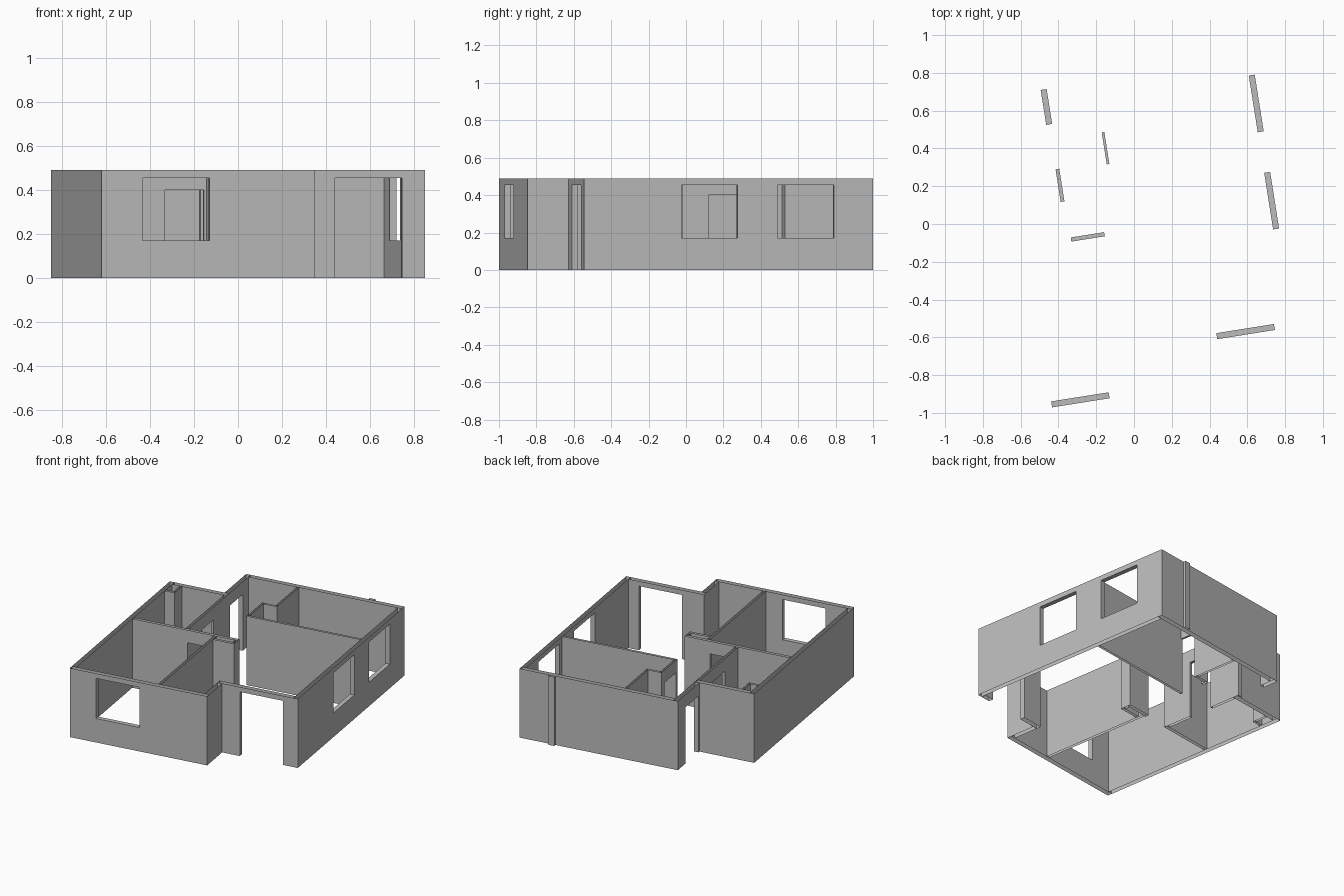
import bpy, bmesh, math

cube = bpy.data.objects.get("Cube")
if cube:
    bpy.data.objects.remove(cube, do_unlink=True)

HEIGHT = 0.49
TURN = math.radians(9)      # the whole plan is turned on the ground
THICK = 0.032               # outer wall thickness
WINDOW = (0.17, 0.455)
ENTRY = (0.0, 0.455)
DOOR = (0.0, 0.40)

plaster = bpy.data.materials.new("grey plaster")
plaster.use_nodes = True
GREY = (0.5, 0.5, 0.5, 1)
plaster.diffuse_color = GREY
plaster.node_tree.nodes["Principled BSDF"].inputs["Base Color"].default_value = GREY


def wall(name, u0, u1, v0, v1, *openings):
    """Hollow wall, open at top and bottom; openings are (start, end, (low, high)) along it."""
    along_u = u1 - u0 > v1 - v0
    start, end = (u0, u1) if along_u else (v0, v1)
    cuts = sorted({start, end, *(p for o in openings for p in o[:2])})
    levels = sorted({0.0, HEIGHT, *(z for o in openings for z in o[2])})
    bm = bmesh.new()

    def is_open(s, z):
        return any(a < s < b and lo < z < hi for a, b, (lo, hi) in openings)

    # One sheet with the openings left out
    for a, b in zip(cuts, cuts[1:]):
        for lo, hi in zip(levels, levels[1:]):
            if not is_open((a + b) / 2, (lo + hi) / 2):
                corners = [(a, lo), (b, lo), (b, hi), (a, hi)]
                bm.faces.new([bm.verts.new((s, v0, z) if along_u else (u0, s, z))
                              for s, z in corners])
    bmesh.ops.remove_doubles(bm, verts=bm.verts[:], dist=1e-5)

    # Thicken it, which also makes the reveals, sills and lintels
    new = bmesh.ops.extrude_face_region(bm, geom=bm.faces[:], use_keep_orig=True)["geom"]
    shift = (0, v1 - v0, 0) if along_u else (u1 - u0, 0, 0)
    bmesh.ops.translate(bm, vec=shift, verts=[g for g in new if isinstance(g, bmesh.types.BMVert)])
    bmesh.ops.recalc_face_normals(bm, faces=bm.faces[:])

    # Leave the wall open above and below
    caps = [f for f in bm.faces
            if any(all(abs(v.co.z - z) < 1e-4 for v in f.verts) for z in (0, HEIGHT))]
    bmesh.ops.delete(bm, geom=caps, context="FACES")

    mesh = bpy.data.meshes.new(name)
    bm.to_mesh(mesh)
    bm.free()
    mesh.materials.append(plaster)
    obj = bpy.data.objects.new(name, mesh)
    obj.rotation_euler.z = TURN
    bpy.context.collection.objects.link(obj)


# Outline of the building
LEFT, RIGHT, FRONT, BACK = -0.769, 0.755, -0.891, 0.893
PORCH_U, PORCH_V = 0.214, -0.671        # recessed front corner
NOTCH_U, NOTCH_V = -0.377, 0.577        # recessed back corner
IN_LEFT, IN_RIGHT = LEFT + THICK, RIGHT - THICK
IN_FRONT, IN_BACK = FRONT + THICK, BACK - THICK

# Outer walls
wall("front_wall", LEFT, PORCH_U, FRONT, IN_FRONT, (-0.58, -0.272, WINDOW))
wall("porch_side_wall", PORCH_U - THICK, PORCH_U, IN_FRONT, PORCH_V)
wall("porch_wall", PORCH_U - THICK, IN_RIGHT, PORCH_V, PORCH_V + THICK, (0.34, 0.649, ENTRY))
wall("right_wall", IN_RIGHT, RIGHT, PORCH_V, IN_BACK,
     (-0.144, 0.16, WINDOW), (0.377, 0.681, WINDOW))
wall("back_wall", NOTCH_U + THICK, RIGHT, IN_BACK, BACK)
wall("notch_side_wall", NOTCH_U, NOTCH_U + THICK, NOTCH_V, BACK, (0.591, 0.778, DOOR))
wall("notch_back_wall", IN_LEFT, NOTCH_U + THICK, NOTCH_V - THICK, NOTCH_V)
wall("left_wall", LEFT, IN_LEFT, IN_FRONT, NOTCH_V)
wall("back_post", 0.498, 0.541, BACK, 0.911)

# Left rooms
wall("middle_wall", IN_LEFT, 0.018, -0.04, -0.018, (-0.342, -0.163, DOOR))
wall("front_divider", -0.152, -0.133, IN_FRONT, -0.04)
wall("hall_wall", -0.365, -0.345, -0.018, NOTCH_V - THICK, (0.176, 0.351, DOOR))

# Central duct
wall("duct_front", -0.133, 0.018, -0.095, -0.077)
wall("duct_side", 0.0, 0.018, -0.077, -0.04)

# Right rooms
wall("right_divider", -0.093, IN_RIGHT, 0.319, 0.334)
wall("bath_door_wall", -0.093, -0.079, 0.334, 0.548, (0.334, 0.506, DOOR))
wall("bath_short_wall", -0.079, 0.018, 0.533, 0.548)
wall("bath_side_wall", 0.003, 0.018, 0.548, IN_BACK)

# Corner duct
wall("corner_duct_front", IN_LEFT, -0.665, 0.435, 0.45)
wall("corner_duct_side", -0.68, -0.665, 0.45, NOTCH_V - THICK)
